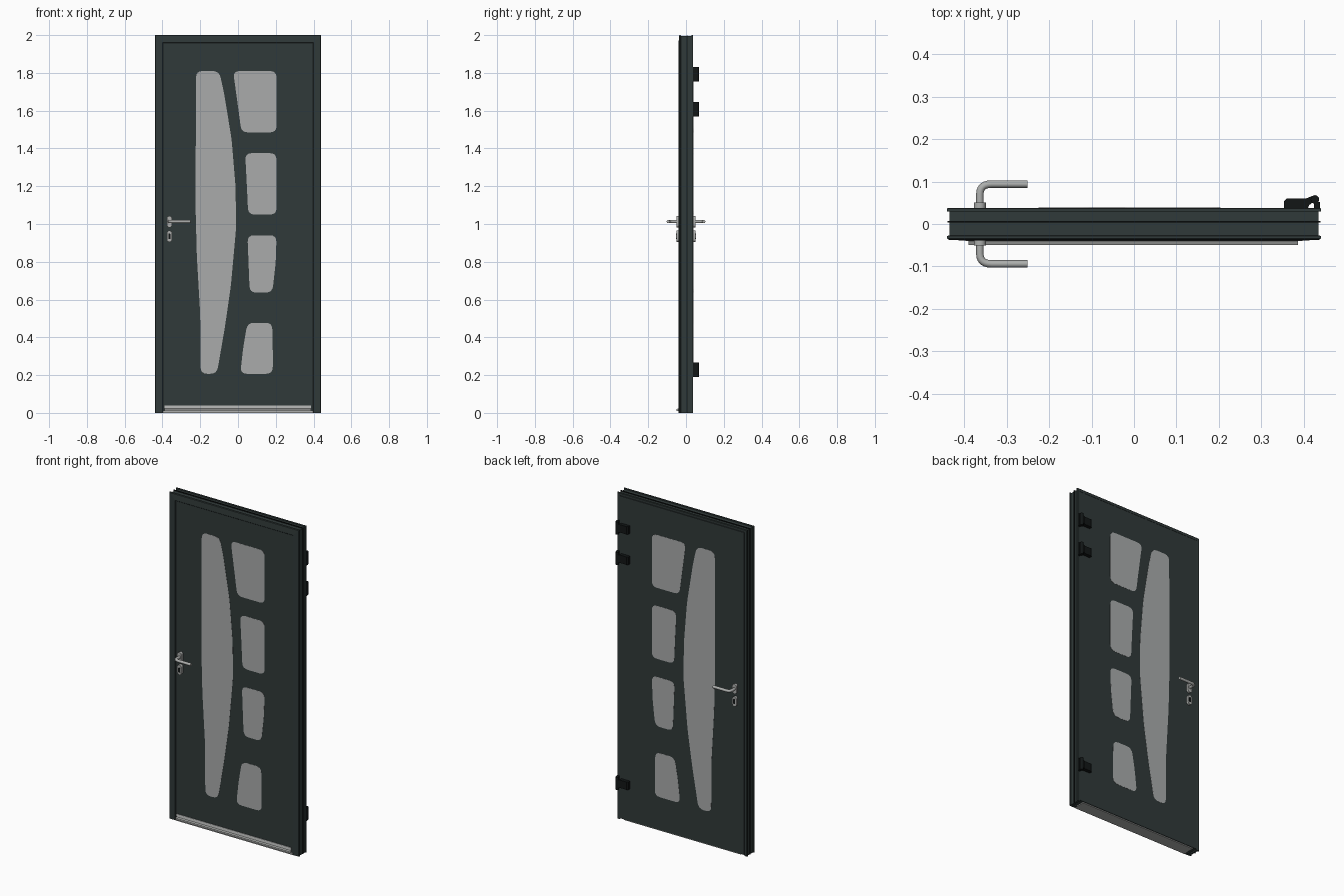
import bpy, bmesh, math
from mathutils import Vector

if "Cube" in bpy.data.objects:
    bpy.data.objects.remove(bpy.data.objects["Cube"])


def material(name, col):
    m = bpy.data.materials.new(name)
    m.diffuse_color = (*col, 1)
    m.use_nodes = True
    m.node_tree.nodes["Principled BSDF"].inputs["Base Color"].default_value = m.diffuse_color
    return m


PAINT = material("anthracite paint", (0.030, 0.042, 0.041))
GLASS = material("frosted glass", (0.40, 0.41, 0.41))
METAL = material("brushed metal", (0.42, 0.43, 0.42))
BLACK = material("black hinge", (0.006, 0.008, 0.008))


def finish(name, bm, mat, smooth=False):
    bmesh.ops.recalc_face_normals(bm, faces=bm.faces[:])
    me = bpy.data.meshes.new(name)
    bm.to_mesh(me)
    bm.free()
    me.materials.append(mat)
    ob = bpy.data.objects.new(name, me)
    bpy.context.collection.objects.link(ob)
    if smooth:
        bpy.ops.object.select_all(action='DESELECT')
        bpy.context.view_layer.objects.active = ob
        ob.select_set(True)
        bpy.ops.object.shade_smooth_by_angle(angle=math.radians(35))
    return ob


def prism(name, pts, a, b, axis, mat, smooth=False):
    """Extrude a 2D outline from a to b along the given axis."""
    place = {'x': lambda p, t: (t, p[0], p[1]),
             'y': lambda p, t: (p[0], t, p[1]),
             'z': lambda p, t: (p[0], p[1], t)}[axis]
    bm = bmesh.new()
    r0 = [bm.verts.new(place(p, a)) for p in pts]
    r1 = [bm.verts.new(place(p, b)) for p in pts]
    bm.faces.new(r0)
    bm.faces.new(r1)
    for i in range(len(pts)):
        j = (i + 1) % len(pts)
        bm.faces.new((r0[i], r0[j], r1[j], r1[i]))
    return finish(name, bm, mat, smooth)


def box(name, x0, x1, y0, y1, z0, z1, mat):
    return prism(name, [(x0, z0), (x1, z0), (x1, z1), (x0, z1)], y0, y1, 'y', mat)


def rounded(pts, r, closed=True, n=4):
    """Replace each corner with a short curve."""
    P = [Vector(p) for p in pts]
    out = []
    for i, p in enumerate(P):
        if not closed and i in (0, len(P) - 1):
            out.append(p)
            continue
        a, b = P[i - 1] - p, P[(i + 1) % len(P)] - p
        s = p + a.normalized() * min(r, a.length * 0.48)
        e = p + b.normalized() * min(r, b.length * 0.48)
        for k in range(n + 1):
            t = k / n
            out.append(s * (1 - t) ** 2 + p * 2 * t * (1 - t) + e * t * t)
    return out


def frame_sweep(name, profile, mat):
    """Mitred sweep of (inset, y) points up the left, over the top, down the right."""
    bm = bmesh.new()
    rings = []
    for sx, top in ((-1, 0), (-1, 1), (1, 1), (1, 0)):
        rings.append([bm.verts.new((sx * (0.44 - d), y, top * (2 - d))) for d, y in profile])
    n = len(profile)
    for A, B in zip(rings, rings[1:]):
        for i in range(n):
            j = (i + 1) % n
            bm.faces.new((A[i], A[j], B[j], B[i]))
    bm.faces.new(rings[0])
    bm.faces.new(rings[-1])
    return finish(name, bm, mat)


# Frame with flanges front and back, rebated for the leaf
frame_sweep("door_frame", [
    (0.0, -0.034), (0.003, -0.037), (0.040, -0.039), (0.043, -0.036), (0.043, -0.020),
    (0.017, -0.020), (0.017, 0.037), (0.002, 0.038), (0.0, 0.036), (0.0, 0.030),
    (0.006, 0.029), (0.006, -0.027), (0.0, -0.028)], PAINT)
frame_sweep("frame_seal", [(0.001, 0.003), (0.008, 0.003), (0.008, 0.007), (0.001, 0.007)], BLACK)

# Door leaf: front panel inside the frame and wider back panel in the rebate
box("leaf_front", -0.398, 0.398, -0.033, -0.015, 0.006, 1.958, PAINT)
box("leaf_back", -0.421, 0.421, -0.018, 0.038, 0.006, 1.981, PAINT)

# Glass panes, visible on both faces
panes = {
    "pane_tall": [(-0.222, 1.81), (-0.10, 1.81), (-0.075, 1.70), (-0.034, 1.45), (-0.013, 1.20),
                  (-0.010, 0.98), (-0.038, 0.67), (-0.07, 0.45), (-0.112, 0.207), (-0.198, 0.207),
                  (-0.200, 0.52), (-0.218, 0.83), (-0.225, 1.10)],
    "pane_top": [(-0.026, 1.81), (0.204, 1.81), (0.204, 1.485), (0.018, 1.485), (0.003, 1.60)],
    "pane_upper": [(0.038, 1.375), (0.204, 1.375), (0.204, 1.05), (0.054, 1.05), (0.047, 1.20)],
    "pane_lower": [(0.050, 0.94), (0.204, 0.94), (0.200, 0.80), (0.182, 0.637), (0.062, 0.637)],
    "pane_bottom": [(0.050, 0.477), (0.181, 0.477), (0.184, 0.36), (0.184, 0.207), (0.012, 0.207),
                    (0.028, 0.35)],
}
for name, pts in panes.items():
    prism(name, rounded(pts, 0.035), -0.0338, 0.0388, 'y', GLASS)

# Threshold and sloped drip bar
box("threshold", -0.397, 0.397, -0.040, 0.034, 0.0, 0.010, METAL)
prism("drip_bar", [(-0.030, 0.040), (-0.036, 0.040), (-0.040, 0.024), (-0.049, 0.020),
                   (-0.049, 0.010), (-0.030, 0.010)], -0.39, 0.386, 'x', METAL)


def oval(cx, cz, w, h, n=24):
    """Upright capsule outline."""
    out = []
    for i in range(n):
        a = 2 * math.pi * (i + 0.5) / n
        out.append((cx + w * math.cos(a), cz + w * math.sin(a) + math.copysign(h - w, math.sin(a))))
    return out


# Handles, rosettes and key cylinders on both faces
HX = -0.363
for side, s, face in (("front", -1, 0.032), ("back", 1, 0.037)):
    prism(side + "_handle_rosette", oval(HX, 1.012, 0.014, 0.030), s * face, s * 0.051, 'y', METAL, True)
    prism(side + "_key_rosette", oval(HX, 0.935, 0.014, 0.030), s * face, s * 0.051, 'y', METAL, True)
    prism(side + "_key_cylinder", oval(HX, 0.935, 0.006, 0.015), s * 0.050, s * 0.053, 'y', BLACK)
    path = rounded([(HX, s * 0.045, 1.013), (HX, s * 0.094, 1.013), (-0.251, s * 0.094, 1.013)],
                   0.028, closed=False, n=6)
    cu = bpy.data.curves.new(side + "_lever", 'CURVE')
    cu.dimensions = '3D'
    cu.bevel_depth = 0.0088
    cu.bevel_resolution = 3
    cu.use_fill_caps = True
    sp = cu.splines.new('POLY')
    sp.points.add(len(path) - 1)
    for pt, p in zip(sp.points, path):
        pt.co = (*p, 1)
    cu.materials.append(METAL)
    ob = bpy.data.objects.new(side + "_lever", cu)
    bpy.context.collection.objects.link(ob)
    bpy.ops.object.select_all(action='DESELECT')
    bpy.context.view_layer.objects.active = ob
    ob.select_set(True)
    bpy.ops.object.convert(target='MESH')
    bpy.ops.object.shade_smooth_by_angle(angle=math.radians(40))

# Hinges on the back: leaf plate, arm and knuckle
for i, z in enumerate((1.793, 1.607, 0.228), 1):
    prism(f"hinge_plate_{i}", [(0.353, 0.037), (0.353, 0.053), (0.360, 0.060), (0.405, 0.060),
                               (0.420, 0.066), (0.428, 0.056), (0.412, 0.044), (0.410, 0.037)],
          z - 0.024, z + 0.024, 'z', BLACK)
    knuckle = [(0.426 + 0.010 * math.cos(math.tau * k / 16), 0.058 + 0.010 * math.sin(math.tau * k / 16))
               for k in range(16)]
    prism(f"hinge_knuckle_{i}", knuckle, z - 0.038, z + 0.038, 'z', BLACK, True)
    box(f"hinge_frame_plate_{i}", 0.424, 0.438, 0.036, 0.052, z - 0.038, z + 0.038, BLACK)
